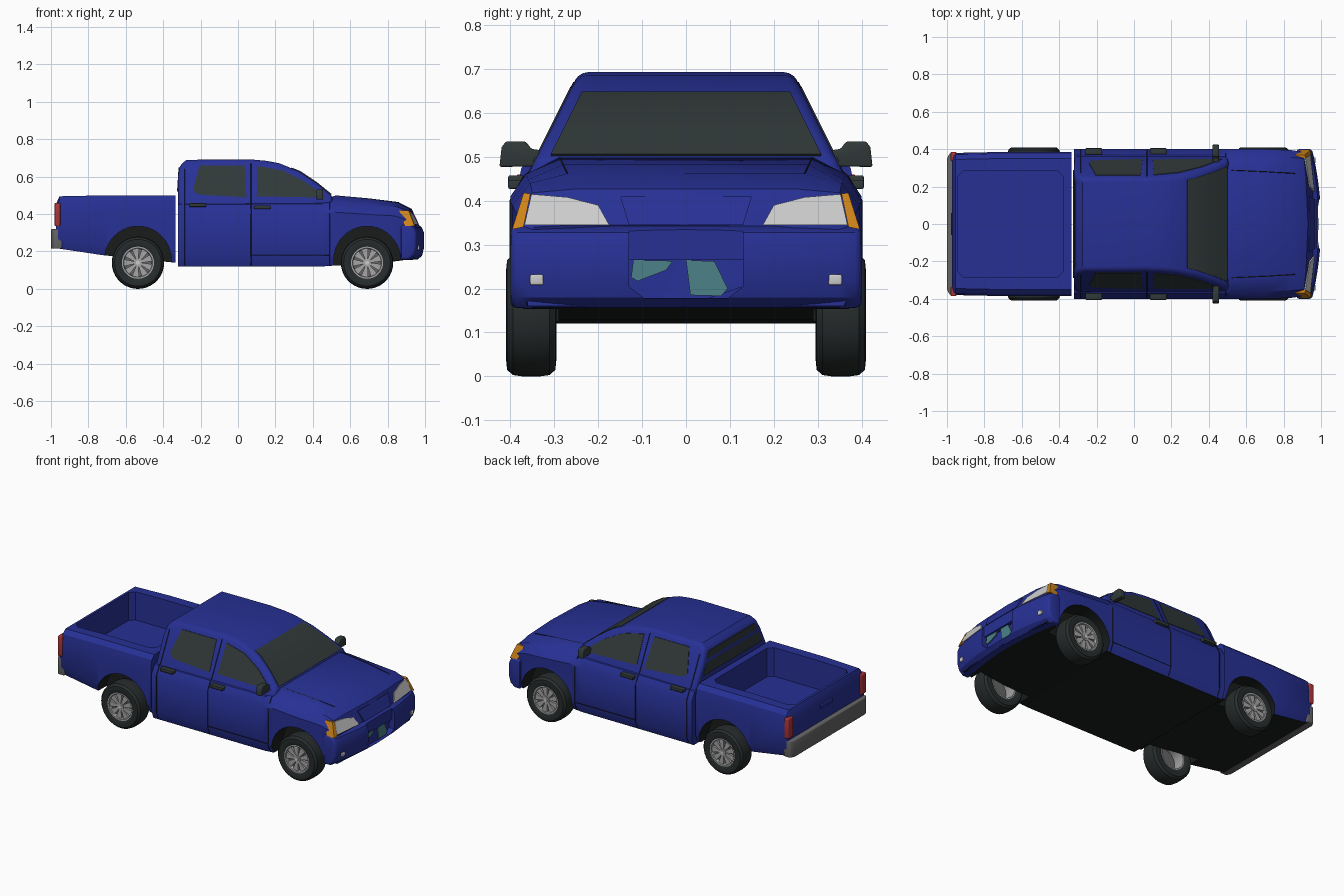
import bpy, bmesh
from math import sin, cos, pi, hypot, radians

cube = bpy.data.objects.get("Cube")
if cube:
    bpy.data.objects.remove(cube, do_unlink=True)


def material(name, r, g, b):
    m = bpy.data.materials.new(name)
    m.use_nodes = True
    m.diffuse_color = (r, g, b, 1)
    node = next(n for n in m.node_tree.nodes if n.type == 'BSDF_PRINCIPLED')
    node.inputs["Base Color"].default_value = (r, g, b, 1)
    return m


BLUE = material("blue paint", .02, .03, .3)
GLASS = material("dark glass and trim", .03, .04, .04)
TYRE = material("tyre rubber", .02, .025, .025)
BLACK = material("black underside", .01, .012, .012)
SILVER = material("silver rim", .38, .38, .38)
GREY = material("grey bumper", .13, .13, .135)
LAMP = material("clear lamp", .6, .6, .6)
ORANGE = material("orange indicator", .62, .23, .01)
RED = material("red tail lamp", .42, .035, .04)
TEAL = material("teal intake", .07, .22, .25)


def activate(obj):
    bpy.ops.object.select_all(action='DESELECT')
    obj.select_set(True)
    bpy.context.view_layer.objects.active = obj


def skin(name, rings, mat, wrap=False, bevel=0):
    """Join closed rings of points into a solid; wrap makes a full revolution."""
    bm = bmesh.new()
    vs = [[bm.verts.new(p) for p in ring] for ring in rings]
    n = len(vs[0])
    for a, b in zip(vs, vs[1:] + vs[:1] if wrap else vs[1:]):
        for i in range(n):
            bm.faces.new((a[i], a[(i + 1) % n], b[(i + 1) % n], b[i]))
    if not wrap:
        bm.faces.new(vs[0])
        bm.faces.new(vs[-1])
    bmesh.ops.recalc_face_normals(bm, faces=bm.faces)
    me = bpy.data.meshes.new(name)
    bm.to_mesh(me)
    bm.free()
    me.materials.append(mat)
    obj = bpy.data.objects.new(name, me)
    bpy.context.collection.objects.link(obj)
    if bevel:
        mod = obj.modifiers.new("bevel", 'BEVEL')
        mod.width, mod.segments, mod.limit_method = bevel, 3, 'ANGLE'
        mod.angle_limit = radians(40)
        activate(obj)
        bpy.ops.object.modifier_apply(modifier=mod.name)
    return obj


def box(name, x, y, z, mat, bevel=0):
    return skin(name, [[(a, y[0], z[0]), (a, y[1], z[0]), (a, y[1], z[1]), (a, y[0], z[1])] for a in x],
                mat, bevel=bevel)


def prism_x(name, pts, x0, x1, mat, bevel=0):
    return skin(name, [[(x, y, z) for y, z in pts] for x in (x0, x1)], mat, bevel=bevel)


def cut(obj, cutter):
    mod = obj.modifiers.new("cut", 'BOOLEAN')
    mod.solver, mod.object = 'EXACT', cutter
    activate(obj)
    bpy.ops.object.modifier_apply(modifier=mod.name)
    bpy.data.objects.remove(cutter, do_unlink=True)


def seam(name, pts):
    cu = bpy.data.curves.new(name, 'CURVE')
    cu.dimensions, cu.bevel_depth, cu.bevel_resolution = '3D', .002, 0
    sp = cu.splines.new('POLY')
    sp.points.add(len(pts) - 1)
    for p, co in zip(sp.points, pts):
        p.co = (*co, 1)
    cu.materials.append(BLACK)
    obj = bpy.data.objects.new(name, cu)
    bpy.context.collection.objects.link(obj)
    activate(obj)
    bpy.ops.object.convert(target='MESH')


def circle(r, n=32):
    return [(r * cos(2 * pi * i / n), r * sin(2 * pi * i / n)) for i in range(n)]


AXLES = {"front": .69, "rear": -.535}
ARCH_R, ARCH_Z = .178, .157


def cut_arch(obj, cx):
    for s in (1, -1):
        cut(obj, skin("arch_cutter", [[(cx + a, s * y, ARCH_Z + b) for a, b in circle(ARCH_R, 40)]
                                      for y in (.29, .6)], BLACK))
    # Paint wheel wells and undersides black
    if BLACK.name not in obj.data.materials:
        obj.data.materials.append(BLACK)
    dark = obj.data.materials.find(BLACK.name)
    for f in obj.data.polygons:
        c, n = f.center, f.normal
        outer = abs(n.y) > .7 and abs(c.y) > .33
        well = hypot(c.x - cx, c.z - ARCH_Z) < ARCH_R * 1.03 and not outer
        f.material_index = dark if well or (n.z < -.7 and c.z < .3) else 0


def loft(name, stations, curve=0):
    """Stations: x, top z, top half width, shoulder half width, shoulder z, side half width, bottom z."""
    rings = []
    for x, zt, wt, ws, zs, wm, zb in stations:
        half = [(0, zt), (wt, zt), (ws, zs), (wm, zs - .05), (wm, zb + .05), (wm - .02, zb), (0, zb)]
        full = half + [(-y, z) for y, z in half[-2:0:-1]]
        rings.append([(x - curve * y * y * max(0, (x - .7) / .27), y, z) for y, z in full])
    return skin(name, rings, BLUE)


# Lower cab, hood and fenders
body = loft("cab_and_hood_body", [
    (-.32, .47, .3, .37, .45, .4, .12), (.45, .48, .3, .37, .455, .4, .12),
    (.52, .498, .29, .365, .46, .4, .125), (.7, .482, .28, .36, .448, .4, .13),
    (.86, .462, .27, .355, .44, .395, .15), (.93, .427, .25, .35, .418, .385, .16),
    (.965, .345, .25, .345, .34, .38, .16)], curve=.2)
cut_arch(body, AXLES["front"])

# Cargo bed with an open box
bed = loft("cargo_bed", [
    (-.972, .455, .34, .365, .44, .375, .22), (-.955, .495, .345, .37, .47, .38, .215),
    (-.72, .5, .35, .375, .475, .385, .18), (-.335, .5, .35, .375, .475, .385, .14)])
c = .03
cavity = [(-.94 + c, -.287), (-.38 - c, -.287), (-.38, -.287 + c), (-.38, .287 - c),
          (-.38 - c, .287), (-.94 + c, .287), (-.94, .287 - c), (-.94, c - .287)]
cut(bed, skin("bed_cutter", [[(x, y, z) for x, y in cavity] for z in (.32, .6)], BLUE))
cut_arch(bed, AXLES["rear"])


# Upper cab: side profile with inward leaning sides
def lean(z):
    return .34 - .5 * (z - .5)


roof_line = [(-.32, .44), (-.322, .6), (-.312, .66), (-.275, .69), (.06, .693), (.15, .685), (.22, .672),
             (.33, .627), (.42, .567), (.505, .498), (.505, .44)]
skin("upper_cab", [[(x, s * lean(z), z) for x, z in roof_line] for s in (-1, 1)], BLUE, bevel=.02)

# Windscreen and rear window
screen = [(.283, .646), (.33, .627), (.42, .567), (.498, .504)]
skin("windscreen", [[(x + o, s * (lean(z) - .03), z + o) for s, o in ((-1, -.002), (1, -.002), (1, .003), (-1, .003))]
                    for x, z in screen], GLASS)
skin("rear_window", [[(x + d, s * (lean(z) - .04), z) for s, x, z in
                      ((-1, -.322, .52), (1, -.322, .52), (1, -.314, .65), (-1, -.314, .65))]
                     for d in (-.004, .004)], GLASS)

windows = {
    "rear": [(-.205, .66), (-.24, .53), (-.225, .51), (-.19, .503), (.045, .49), (.035, .66)],
    "front": [(.105, .658), (.24, .632), (.36, .572), (.47, .488), (.1, .495)]}


def nose_x(y, z):
    x = .93 + .467 * (.42 - z)
    return x - .2 * y * y * (x - .7) / .27


def nose_block(name, pts, depth, mat, out=.006):
    return skin(name, [[(nose_x(y, z) + d, y, z) for y, z in pts] for d in (-depth, out)], mat)


for s, side in ((1, "left"), (-1, "right")):
    def flip(pts):
        return [(s * y, z) for y, z in pts]

    for end, pts in windows.items():
        skin(f"{side}_{end}_window", [[(x, s * (lean(z) + d), z) for x, z in pts] for d in (-.003, .003)], GLASS)
    # Door seams follow the body side
    flank = [(.382, .125), (.4, .172), (.4, .4), (.37, .455), (lean(.465), .465)]
    for label, x, top in (("rear", -.285, .64), ("middle", .07, .67), ("front", .49, .465)):
        seam(f"{side}_{label}_door_seam", [(x, s * y, z) for y, z in flank + [(lean(top), top)]])
    seam(f"{side}_sill_seam", [(.07, s * .4, .18), (.49, s * .4, .18)])
    seam(f"{side}_hood_seam", [(.52, s * .288, .498), (.7, s * .28, .482), (.86, s * .27, .462)])
    # Door handles and mirror
    for label, x, z in (("rear", -.215, .448), ("front", .13, .437)):
        box(f"{side}_{label}_handle", (x - .045, x + .045), sorted((s * .37, s * .405)), (z - .01, z + .01), GLASS, .004)
    prism_x(f"{side}_mirror", flip([(.425, .477), (.42, .522), (.41, .535), (.365, .535), (.352, .518), (.31, .512),
                                    (.31, .488), (.35, .478)]), .42, .455, GLASS, .005)
    # Lamps
    nose_block(f"{side}_headlight", flip([(.175, .345), (.368, .345), (.352, .415), (.27, .408), (.2, .39)]), .05, LAMP)
    nose_block(f"{side}_indicator", flip([(.37, .34), (.396, .335), (.37, .418), (.354, .416)]), .045, ORANGE)
    box(f"{side}_fog_lamp", (.93, .971), sorted((s * .325, s * .355)), (.208, .232), LAMP, .004)
    box(f"{side}_tail_lamp", (-.98, -.95), sorted((s * .335, s * .386)), (.335, .46), RED, .005)

# Grille panel
nose_block("grille_panel", [(-.13, .345), (.13, .345), (.15, .41), (-.15, .41)], .03, BLUE)

# Front bumper, curved in plan, with intake
section = [(.915, .342), (.965, .342), (.988, .328), (1, .3), (1, .22), (.988, .18), (.96, .157), (.915, .155)]
bumper = skin("front_bumper", [[(x - .3 * y * y, y, z) for x, z in section]
                               for y in [i * .05 - .4 for i in range(17)]], BLUE, bevel=.015)
intake = [(-.13, .265), (-.13, .205), (-.095, .178), (.095, .178), (.13, .205), (.13, .265)]
cut(bumper, prism_x("intake_cutter", intake, .85, 1.1, BLUE))
cut(bumper, box("recess_cutter", (.978, 1.1), (-.13, .13), (.26, .4), BLUE))
prism_x("intake_plate_right", [(-.125, .225), (-.12, .265), (-.03, .263), (-.045, .242), (-.11, .217)], .962, .969, TEAL)
prism_x("intake_plate_left", [(0, .265), (.065, .262), (.095, .2), (.08, .183), (.01, .185)], .962, .969, TEAL)

# Rear bumper and plate recess
prof = [(-.94, .378), (-.985, .378), (-1, .35), (-1, -.35), (-.985, -.378), (-.94, -.378)]
skin("rear_bumper", [[(x, y, z) for x, y in prof] for z in (.215, .32)], GREY, bevel=.006)
box("number_plate_panel", (-1, -.994), (-.08, .08), (.245, .295), GREY)
box("tailgate_handle", (-.979, -.96), (-.06, .06), (.4, .425), BLUE, .004)


# Wheels
def lathe(name, profile, mat):
    return skin(name, [[(r * a, y, r * b) for r, y in profile] for a, b in circle(1, 36)], mat, wrap=True)


def disc(name, r, y0, y1, mat):
    return skin(name, [[(a, y, b) for a, b in circle(r)] for y in (y0, y1)], mat)


wheel = lathe("wheel", [(.083, .05), (.1, .0575), (.125, .055), (.137, .042), (.14, .02), (.14, -.02),
                        (.137, -.042), (.125, -.055), (.1, -.0575), (.083, -.05)], TYRE)
parts = [wheel,
         lathe("rim_barrel", [(.086, .052), (.078, .052), (.074, .04), (.076, -.05), (.086, -.05)], SILVER),
         disc("rim_back", .077, .022, .03, GREY), disc("hub", .022, .025, .05, SILVER),
         disc("hub_cap", .011, .045, .053, LAMP)]
for i in range(9):
    t = 2 * pi * i / 9
    blade = [(.015, -.006), (.078, -.019), (.078, .019), (.015, .006)]
    parts.append(skin("spoke", [[(r * cos(t) - w * sin(t), y, r * sin(t) + w * cos(t)) for r, w in blade]
                                for y in (.028, .045)], SILVER))
activate(wheel)
for p in parts:
    p.select_set(True)
bpy.ops.object.join()
wheel.name = "front_left_wheel"
wheel.location = (AXLES["front"], .3525, .14)
for end, x in AXLES.items():
    for s, side in ((1, "left"), (-1, "right")):
        if (end, side) != ("front", "left"):
            w = wheel.copy()
            w.name = f"{end}_{side}_wheel"
            w.location = (x, s * .3525, .14)
            w.rotation_euler.z = 0 if s > 0 else pi
            bpy.context.collection.objects.link(w)

# Smooth shading with crisp edges
for obj in list(bpy.context.scene.objects):
    if obj.type == 'MESH':
        activate(obj)
        bpy.ops.object.shade_smooth_by_angle(angle=radians(32))
